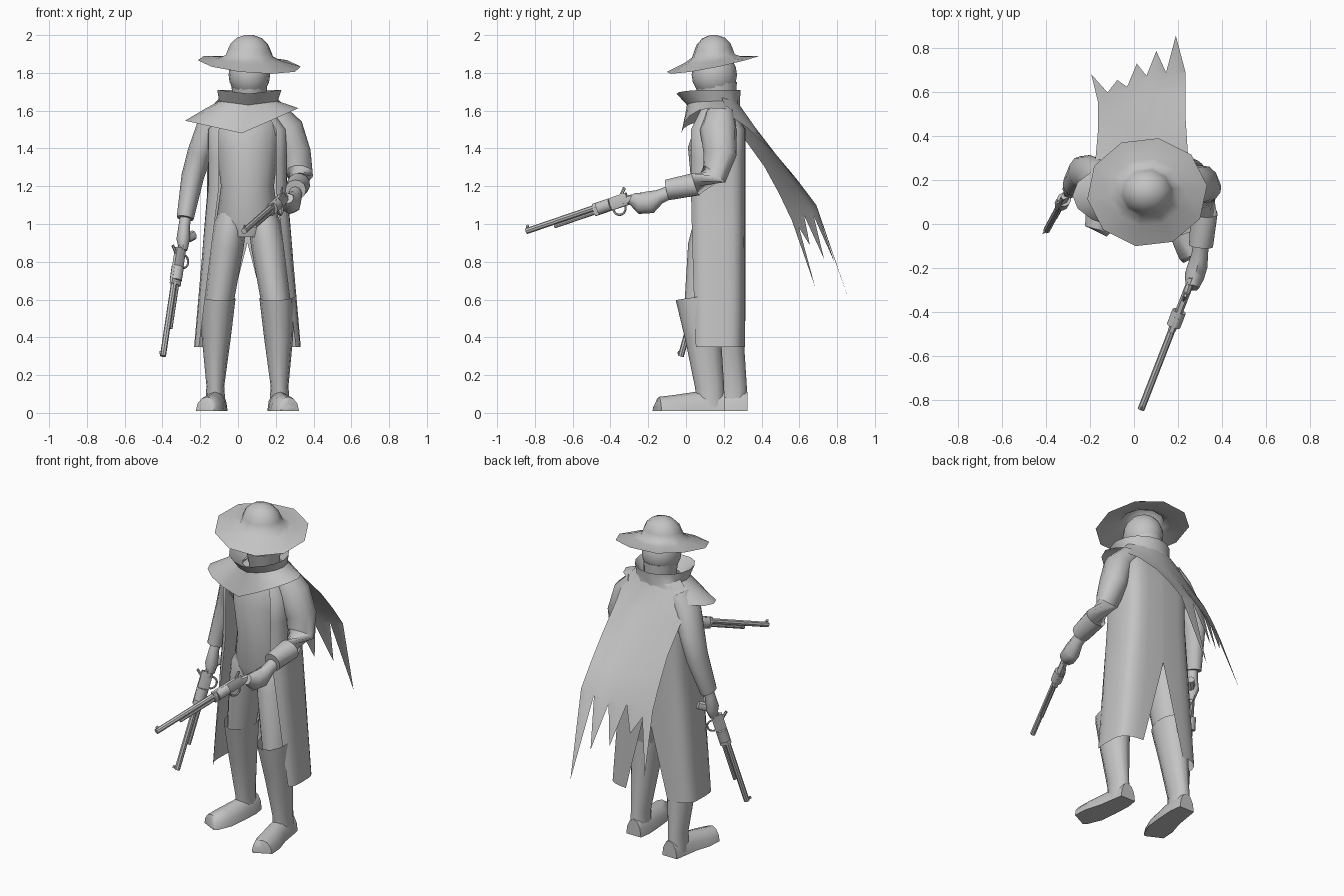
import bpy, bmesh
from math import sin, cos, pi, acos, radians, copysign
from mathutils import Vector, Matrix

if "Cube" in bpy.data.objects:
    bpy.data.objects.remove(bpy.data.objects["Cube"])

GREY = (.55, .55, .55, 1)
material = bpy.data.materials.new("plain grey")
material.use_nodes = True
material.diffuse_color = GREY
material.node_tree.nodes["Principled BSDF"].inputs["Base Color"].default_value = GREY

UP = Vector((0, 0, 1))
FRONT = Vector((0, -1, 0))
MIDDLE = .05  # x of the body's centre line
SIDES = (("left", 1), ("right", -1))


def finish(name, bm, angle=50):
    """Turn a bmesh into a smooth-shaded grey object."""
    bmesh.ops.recalc_face_normals(bm, faces=bm.faces)
    mesh = bpy.data.meshes.new(name)
    bm.to_mesh(mesh)
    bm.free()
    mesh.materials.append(material)
    part = bpy.data.objects.new(name, mesh)
    bpy.context.collection.objects.link(part)
    bpy.ops.object.select_all(action='DESELECT')
    part.select_set(True)
    bpy.context.view_layer.objects.active = part
    bpy.ops.object.shade_smooth_by_angle(angle=radians(angle))


def skin(bm, rows, closed=True, first_cap=False, last_cap=False):
    """Bridge rows of points with quads."""
    verts = [[bm.verts.new(point) for point in row] for row in rows]
    count = len(verts[0])
    for upper, lower in zip(verts, verts[1:]):
        for i in range(count if closed else count - 1):
            j = (i + 1) % count
            bm.faces.new((upper[i], upper[j], lower[j], lower[i]))
    if first_cap:
        bm.faces.new(verts[0])
    if last_cap:
        bm.faces.new(verts[-1])


def circle(count):
    """Cosine and sine pairs around a turn."""
    return [(cos(2 * pi * k / count), sin(2 * pi * k / count)) for k in range(count)]


def add_tube(bm, path, ref=FRONT, count=12, floor=None, caps=True):
    """Sweep elliptical rings along a path of (x, y, z, width, height)."""
    points = [Vector(step[:3]) for step in path]
    rows = []
    for i, (x, y, z, width, height) in enumerate(path):
        along = points[min(i + 1, len(points) - 1)] - points[max(i - 1, 0)]
        side = along.cross(ref).normalized()
        rise = side.cross(along).normalized()
        ring = [points[i] + side * c * width + rise * s * height for c, s in circle(count)]
        if floor is not None:
            for point in ring:
                point.z = max(point.z, floor)
        rows.append(ring)
    skin(bm, rows, first_cap=caps, last_cap=caps)


def tube(name, path, **options):
    bm = bmesh.new()
    add_tube(bm, path, **options)
    finish(name, bm)


# Head and neck
bm = bmesh.new()
place = Matrix.Translation((.06, .15, 1.79)) @ Matrix.Diagonal((.11, .12, .125, 1))
bmesh.ops.create_uvsphere(bm, u_segments=16, v_segments=10, radius=1, matrix=place)
finish("head", bm)
tube("neck", [(.06, .18, 1.55, .08, .08), (.06, .16, 1.74, .095, .11)])

# Hat: drooping brim sweeping up into a bell-shaped crown
profile = [(1, 0), (.62, .02), (.46, .04), (.41, .075), (.36, .105), (.24, .135), (.08, .15)]
rows = [[] for ring in profile]
for k in range(10):
    a = 2 * pi * (k + .2) / 10
    lift = min(.04, .055 * sin(a - radians(25)))
    for row, (r, rise) in zip(rows, profile):
        row.append((.06 + .275 * r * cos(a), .145 + .25 * r * sin(a), 1.85 + rise + lift * r * r))
bm = bmesh.new()
skin(bm, rows, last_cap=True)
finish("hat", bm, 70)

# Torso
tube("torso", [(MIDDLE, .16, .93, .12, .1), (MIDDLE, .16, 1.02, .165, .13), (MIDDLE, .155, 1.2, .14, .125),
               (MIDDLE, .15, 1.4, .165, .14), (MIDDLE, .17, 1.54, .18, .11), (.06, .18, 1.63, .1, .08)], count=16)

# Legs mirror each other, the left one a stride ahead
for side, m in SIDES:
    def stride(path, step):
        return [(MIDDLE + m * x, y - m * step, z, w, h) for x, y, z, w, h in path]

    tube(side + "_thigh", stride([(.07, .155, 1.1, .06, .08), (.09, .15, 1, .085, .11)], 0)
         + stride([(.11, .15, .88, .09, .12)], .02) + stride([(.155, .13, .55, .075, .09)], .05))
    tube(side + "_boot", stride([(.155, .125, .61, .092, .12), (.165, .15, .4, .077, .095),
                                 (.17, .185, .14, .047, .077), (.17, .19, .03, .055, .075)], .06), caps=False)
    tube(side + "_foot", stride([(.165, .265, .01, .05, .1), (.165, .2, .01, .06, .11), (.175, .1, .01, .065, .1),
                                 (.195, 0, .01, .075, .085), (.215, -.085, .01, .06, .075),
                                 (.22, -.095, .01, .05, .04)], .06), ref=UP, floor=.01)

# Arms: sleeves, wrists and fists
tube("left_sleeve", [(.19, .18, 1.58, .07, .08), (.26, .17, 1.5, .085, .1), (.305, .18, 1.37, .08, .09),
                     (.325, .15, 1.265, .067, .08), (.32, .05, 1.21, .062, .063),
                     (.305, -.1, 1.18, .055, .055)], ref=Vector((.3, 1, .6)))
tube("left_hand", [(.305, -.08, 1.17, .035, .035), (.3, -.14, 1.145, .038, .038),
                   (.29, -.19, 1.115, .045, .06), (.275, -.24, 1.11, .045, .058), (.265, -.29, 1.135, .03, .03)],
     ref=UP, count=8)
tube("right_sleeve", [(-.09, .19, 1.58, .07, .08), (-.15, .2, 1.5, .075, .09), (-.205, .23, 1.37, .065, .085),
                      (-.24, .235, 1.25, .06, .075), (-.28, .18, 1.03, .045, .055)])
tube("right_hand", [(-.275, .185, 1.05, .03, .03), (-.285, .17, .99, .03, .03),
                    (-.29, .16, .92, .036, .045), (-.29, .145, .86, .022, .025)], count=8)

# Long open coat in mirrored halves, flaring downwards, with a slit at the back
for side, m in SIDES:
    rows = []
    for z in (1.61, 1.5, 1.35, 1.2, 1, .9, .6, .35):
        flare = max(0, 1.2 - z)
        shoulder = .6 if z > 1.6 else 1
        width = (.21 + .085 * flare) * shoulder
        front_edge = (.15 + .125 * flare) * shoulder
        back_edge = .26 * max(0, .9 - z)
        start = -acos((front_edge / width) ** 2)
        end = acos((back_edge / width) ** 2)
        row = []
        for k in range(11):
            a = start + (end - start) * k / 10
            x = width * max(0, cos(a)) ** .5
            y = copysign(abs(sin(a)) ** .5, a)
            row.append((MIDDLE + m * x, .165 + .15 * shoulder * y, z))
        rows.append(row)
    bm = bmesh.new()
    skin(bm, rows, closed=False)
    finish(side + "_coat_half", bm)

# Scarf: low turned-up collar, pinched neck and a drape pointed at the front
rows = []
for x, y, z, wide, deep, dip, slope in (
        (.06, .15, 1.64, .11, .11, 0, 0), (.06, .12, 1.71, .17, .17, .02, 0), (.055, .145, 1.65, .155, .14, .02, 0),
        (.04, .14, 1.625, .21, .145, .05, .06), (.02, .13, 1.58, .3, .155, .1, .11)):
    rows.append([(x + wide * c, y + deep * s, z + slope * wide * c - (dip * (1 - abs(c)) if s < 0 else 0))
                 for c, s in circle(16)])
bm = bmesh.new()
skin(bm, rows)
finish("scarf", bm, 40)

# Windblown cape: wraps the shoulders, then slants back to a torn lower edge
tears = (.35, .05, .15, 0, .24, .02, .28, 0, .48, 0)
body = [(.24, 0), (.21, .2), (.2, .5), (.2, .75), (.2, 1)]
collar, torn, rows = [], [], []
for half, t in body:
    row = []
    for j, tear in enumerate(tears):
        u = j / (len(tears) - 1)
        e = 2 * u - 1
        wrap = e * e * (1 - t) ** 3
        x = .035 + half * e
        y = .29 + (.27 + .13 * min(1, 1.5 * u)) * t - .08 * wrap
        z = 1.6 + .04 * u - (.58 - .04 * u) * t - .05 * wrap
        row.append((x, y, z))
        if t == 0:
            collar.append((.055 + .15 * e, .27 - .08 * e * e, 1.67))
        if t == 1:
            torn.append((x - (.03 if j == 0 else 0), y + .35 * tear, z - tear))
    rows.append(row)
bm = bmesh.new()
skin(bm, [collar] + rows + [torn], closed=False)
finish("torn_cape", bm, 60)


def revolver(name, grip, muzzle, top):
    """Long revolver: muzzle along local +x, its top along local +z."""
    bm = bmesh.new()

    def rod(start, end, width, height, count=8):
        path = [(x, 0, z, width, height) for x, z in (start, end)]
        add_tube(bm, path, ref=UP, count=count)

    rod((.28, .01), (.7, .01), .016, .016)  # barrel
    rod((.28, -.015), (.54, -.015), .01, .01)  # ejector
    rod((.2, 0), (.275, 0), .032, .034, 10)  # drum
    rod((.1, 0), (.3, 0), .018, .038, 6)  # frame
    rod((.14, 0), (.03, -.02), .018, .025)  # neck of the grip
    rod((.05, -.01), (0, -.08), .02, .026)  # butt
    rod((.14, .02), (.1, .06), .006, .009, 6)  # hammer
    rod((.68, .03), (.695, .03), .004, .01, 4)  # sight
    guard = [(.16 + .035 * c, 0, -.035 - .035 * s, .006, .006) for c, s in circle(16) if s > -.01]
    add_tube(bm, guard, ref=FRONT, count=6)
    axis = (Vector(muzzle) - Vector(grip)).normalized()
    side = Vector(top).cross(axis).normalized()
    frame = Matrix((axis, side, axis.cross(side))).transposed().to_4x4()
    bm.transform(Matrix.Translation(grip) @ frame)
    finish(name, bm, 40)


revolver("left_revolver", (.275, -.22, 1.165), (.03, -.85, .95), UP)
revolver("right_revolver", (-.29, .165, .965), (-.39, -.02, .3), (-1, -1, 0))
